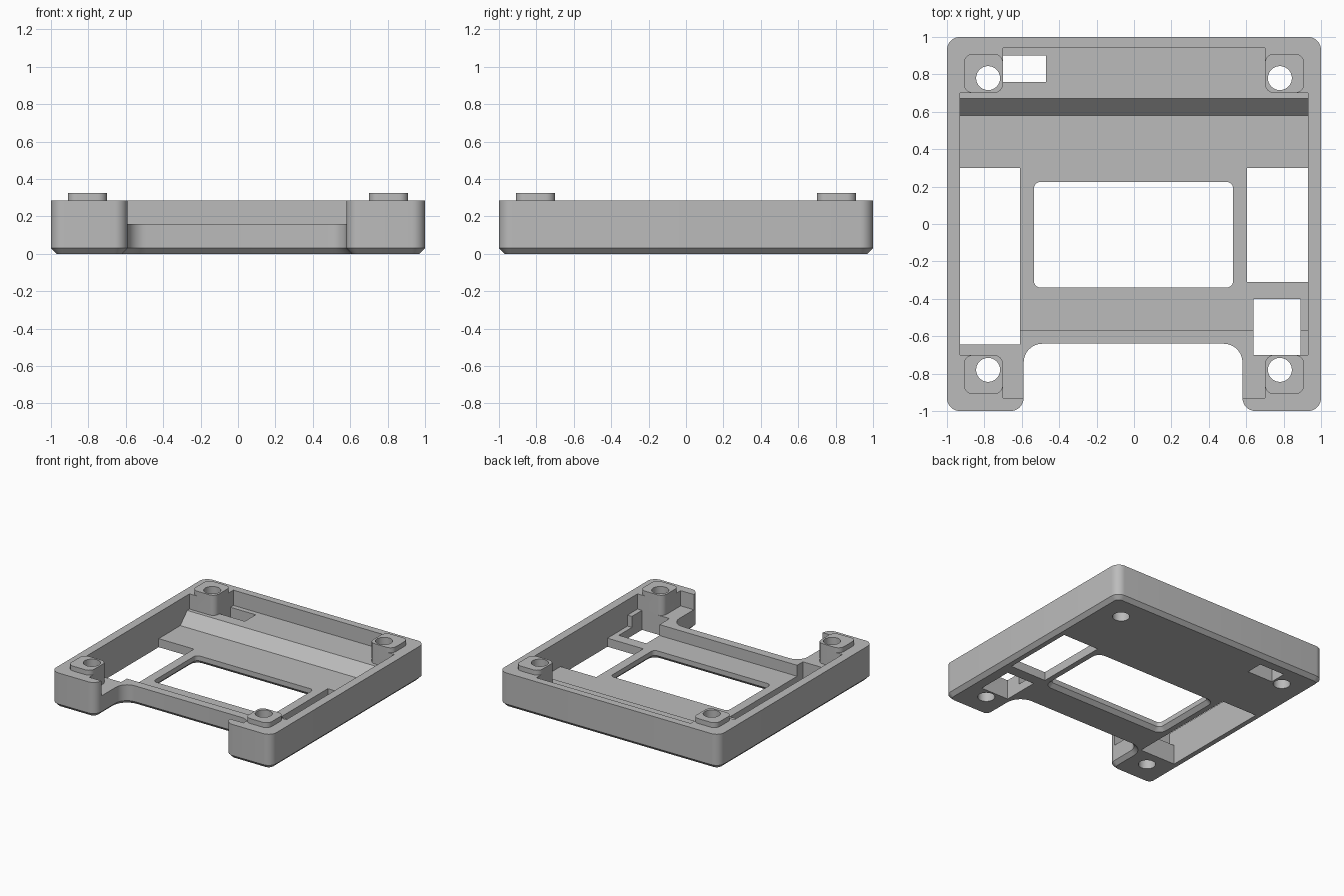
import bpy, math
from mathutils import Vector

if "Cube" in bpy.data.objects:
    bpy.data.objects.remove(bpy.data.objects["Cube"])

grey = bpy.data.materials.new("light_grey")
grey.use_nodes = True
COLOUR = (0.5, 0.5, 0.5, 1)
grey.diffuse_color = COLOUR
grey.node_tree.nodes["Principled BSDF"].inputs["Base Color"].default_value = COLOUR

FLOOR, LEDGE, RIM, PAD_TOP, CHAMFER = 0.07, 0.16, 0.285, 0.325, 0.03


def rounded(corners, inset=0.0, steps=8):
    """Outline from anticlockwise (x, y, radius) corners, moved inwards by inset."""
    out = []
    n = len(corners)
    for i, (x, y, r) in enumerate(corners):
        p = Vector((x, y))
        a = (p - Vector(corners[i - 1][:2])).normalized()
        b = (Vector(corners[(i + 1) % n][:2]) - p).normalized()
        turn = 1 if a.cross(b) > 0 else -1
        # square corners: inward normals of both edges add up to the offset
        na, nb = Vector((-a.y, a.x)), Vector((-b.y, b.x))
        p = p + (na + nb) * inset
        if r == 0:
            out.append(p)
            continue
        r = max(r - turn * inset, 0.005)
        centre = p + (b - a) * r
        for k in range(steps + 1):
            t = math.pi / 2 * k / steps
            out.append(centre - b * r * math.cos(t) + a * r * math.sin(t))
    return out


def loft(name, loops):
    """Closed solid through (outline, z) loops of equal length."""
    n = len(loops[0][0])
    verts = [(p.x, p.y, z) for outline, z in loops for p in outline]
    faces = [tuple(reversed(range(n))), tuple(range(len(verts) - n, len(verts)))]
    for j in range(len(loops) - 1):
        for i in range(n):
            k = (i + 1) % n
            faces.append((j * n + i, j * n + k, (j + 1) * n + k, (j + 1) * n + i))
    mesh = bpy.data.meshes.new(name)
    mesh.from_pydata(verts, [], faces)
    mesh.materials.append(grey)
    obj = bpy.data.objects.new(name, mesh)
    bpy.context.collection.objects.link(obj)
    return obj


def box_corners(x0, x1, y0, y1, r=0.0):
    return [(x0, y0, r), (x1, y0, r), (x1, y1, r), (x0, y1, r)]


def prism(name, corners, z0, z1):
    outline = rounded(corners)
    return loft(name, [(outline, z0), (outline, z1)])


def combine(body, tool, operation="DIFFERENCE"):
    tool.hide_render = True
    mod = body.modifiers.new(tool.name, "BOOLEAN")
    mod.operation, mod.object, mod.solver = operation, tool, "EXACT"
    bpy.context.view_layer.objects.active = body
    bpy.ops.object.modifier_apply(modifier=mod.name)
    bpy.data.objects.remove(tool)


# Outer block with a front notch and a chamfered underside
outer = [(-1, -1, 0.07), (-0.59, -1, 0.07), (-0.59, -0.64, 0.1), (0.58, -0.64, 0.1),
         (0.58, -1, 0.07), (1, -1, 0.07), (1, 1, 0.07), (-1, 1, 0.07)]
tray = loft("tray", [(rounded(outer, CHAMFER), 0), (rounded(outer), CHAMFER),
                     (rounded(outer), RIM)])

# Raised pads on the four corner posts
for sx in (-1, 1):
    for sy in (-1, 1):
        cx, cy, h = sx * 0.805, sy * 0.805, 0.105
        pad = prism("pad", box_corners(cx - h, cx + h, cy - h, cy + h, 0.05), 0.22, PAD_TOP)
        combine(tray, pad, "UNION")

# Upper pocket: a cross that leaves the corner posts standing
w, s, f, b, r = 0.93, 0.70, -0.93, 0.94, 0.05
cross = [(-s, f, 0), (s, f, 0), (s, -s, r), (w, -s, 0), (w, s, 0), (s, s, r),
         (s, b, 0), (-s, b, 0), (-s, s, r), (-w, s, 0), (-w, -s, 0), (-s, -s, r)]
combine(tray, prism("pocket", cross, LEDGE, 0.5))

# Lower pocket with a sloped back wall
lower = loft("lower_pocket", [(rounded(box_corners(-w, w, -0.57, 0.58)), FLOOR),
                              (rounded(box_corners(-w, w, -0.57, 0.69)), 0.18)])
combine(tray, lower)

# Openings through the floor
for x0, x1, y0, y1 in ((-w, -0.61, -0.645, 0.30), (0.605, w, -0.31, 0.30),
                       (0.64, 0.89, -0.70, -0.40), (-0.70, -0.47, 0.76, 0.90)):
    combine(tray, prism("opening", box_corners(x0, x1, y0, y1), -0.1, 0.2))

# Central window, flared at the underside
window = box_corners(-0.535, 0.53, -0.34, 0.225, 0.035)
combine(tray, loft("window", [(rounded(window, -CHAMFER - 0.01), -0.01),
                              (rounded(window), CHAMFER), (rounded(window), 0.2)]))

# Screw holes
for sx in (-1, 1):
    for sy in (-1, 1):
        bpy.ops.mesh.primitive_cylinder_add(vertices=40, radius=0.064, depth=1,
                                            location=(sx * 0.78, sy * 0.78, 0.2))
        combine(tray, bpy.context.object)

bpy.ops.object.select_all(action="DESELECT")
tray.select_set(True)
bpy.context.view_layer.objects.active = tray
bpy.ops.object.shade_smooth_by_angle(angle=math.radians(30))
